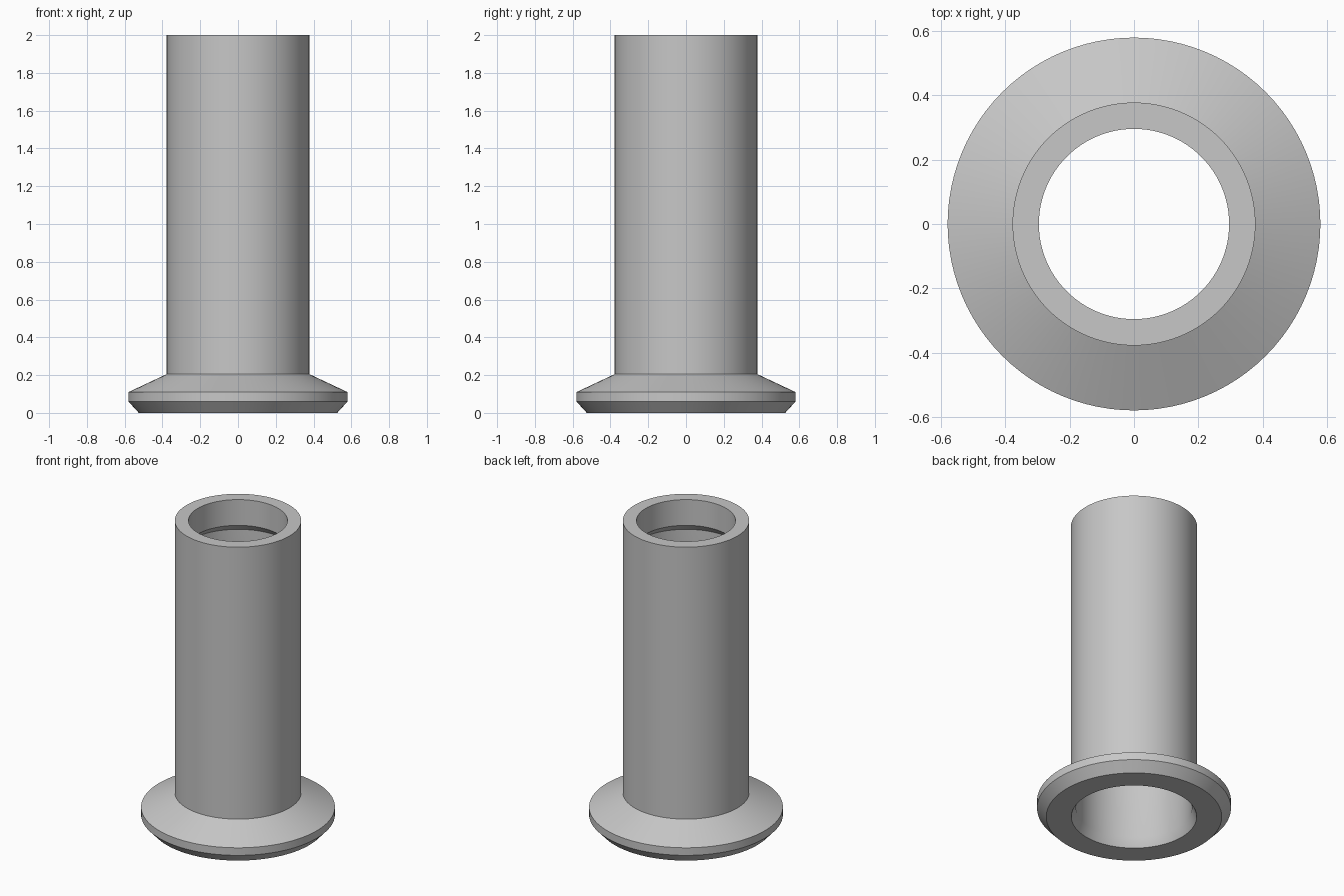
import bpy
import bmesh
import math

cube = bpy.data.objects.get("Cube")
if cube:
    bpy.data.objects.remove(cube, do_unlink=True)

SEGMENTS = 96

# Plain grey metal
metal = bpy.data.materials.new("grey_metal")
metal.use_nodes = True
grey = (0.57, 0.57, 0.57, 1.0)
metal.diffuse_color = grey
metal.node_tree.nodes["Principled BSDF"].inputs["Base Color"].default_value = grey


def lathe(name, profile, material):
    """Revolve a closed (radius, z) profile around the z axis."""
    bm = bmesh.new()
    rings = []
    for radius, z in profile:
        ring = []
        for i in range(SEGMENTS):
            a = math.tau * i / SEGMENTS
            ring.append(bm.verts.new((radius * math.cos(a), radius * math.sin(a), z)))
        rings.append(ring)
    for k, low in enumerate(rings):
        high = rings[(k + 1) % len(rings)]
        for i in range(SEGMENTS):
            j = (i + 1) % SEGMENTS
            bm.faces.new((low[i], low[j], high[j], high[i]))
    bmesh.ops.recalc_face_normals(bm, faces=bm.faces)
    mesh = bpy.data.meshes.new(name)
    bm.to_mesh(mesh)
    bm.free()
    mesh.materials.append(material)
    obj = bpy.data.objects.new(name, mesh)
    bpy.context.collection.objects.link(obj)
    bpy.ops.object.select_all(action="DESELECT")
    obj.select_set(True)
    bpy.context.view_layer.objects.active = obj
    bpy.ops.object.shade_smooth_by_angle(angle=math.radians(30))
    return obj


# Outside of the flange and tube, then back down the stepped bore
flanged_sleeve = [
    (0.375, 0.0),    # flared mouth of the bore
    (0.525, 0.0),    # underside
    (0.58, 0.06),    # lower chamfer
    (0.58, 0.11),    # flange rim
    (0.378, 0.205),  # sloped shoulder
    (0.378, 2.0),    # tube
    (0.296, 2.0),    # top rim
    (0.296, 1.83),   # narrow lip
    (0.347, 1.78),   # chamfer to the wide bore
    (0.347, 0.06),   # wide bore
]
lathe("flanged_sleeve", flanged_sleeve, metal)
